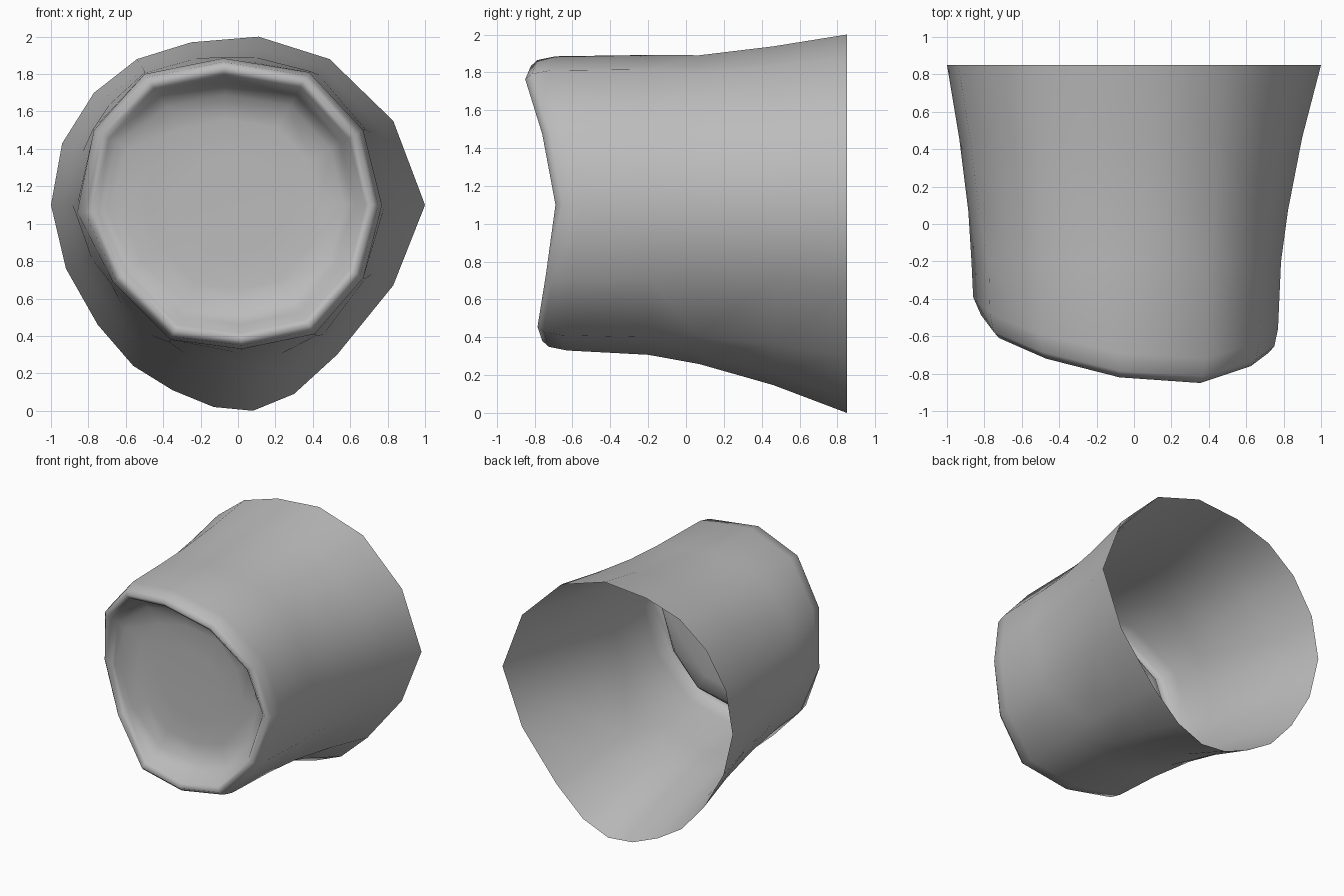
import bpy, bmesh, math
from mathutils import Vector

cube = bpy.data.objects.get("Cube")
if cube:
    bpy.data.objects.remove(cube, do_unlink=True)

grey = bpy.data.materials.new("plain grey")
grey.use_nodes = True
colour = (0.5, 0.5, 0.5, 1)
grey.diffuse_color = colour
grey.node_tree.nodes["Principled BSDF"].inputs["Base Color"].default_value = colour

CENTRE = Vector((-0.03, 1.1))

# Wide back opening: x, z, clockwise from the top
back = [(.11, 2), (.49, 1.88), (.83, 1.55), (1, 1.1), (.83, .67), (.53, .3),
        (.3, .09), (.08, 0), (-.13, .02), (-.35, .11), (-.56, .24), (-.75, .46),
        (-.92, .76), (-1, 1.1), (-.94, 1.43), (-.77, 1.7), (-.54, 1.88), (-.25, 1.97)]
# Twelve-sided wavy front: x, z and the depth of its lip
front = [(-.08, 1.885, -.82), (.38, 1.81, -.85), (.67, 1.5, -.76), (.77, 1.1, -.69),
         (.67, .71, -.74), (.41, .41, -.785), (.02, .33, -.76), (-.36, .38, -.71),
         (-.67, .69, -.59), (-.86, 1.06, -.52), (-.77, 1.5, -.61), (-.5, 1.8, -.72)]


def heading(p):
    """Clockwise angle of a point from straight up."""
    return math.atan2(p[0] - CENTRE.x, p[1] - CENTRE.y)


def sample(poly, angle):
    """Point where an outline crosses a clockwise direction."""
    d = Vector((math.sin(angle), math.cos(angle)))
    for i, a in enumerate(poly):
        p = Vector(a[:2]) - CENTRE
        q = Vector(poly[(i + 1) % len(poly)][:2]) - CENTRE
        cp, cq = d.x * p.y - d.y * p.x, d.x * q.y - d.y * q.x
        if cp >= -1e-6 and cq < 0 and d.dot(p + q) > 0:
            return CENTRE + p.lerp(q, cp / (cp - cq))


def flare_ring(y, w, guide):
    """Body ring, w blends from front to back outline at the guide's corners."""
    ring = []
    for g in guide:
        a = heading(g)
        p = sample(front, a).lerp(sample(back, a), w)
        ring.append((p.x, y, p.y))
    return ring


def lip_ring(size, inset, flat=0, floor_y=0):
    """Ring that follows the wavy lip, flattening towards the cup floor."""
    ring = []
    for x, z, depth in front:
        p = CENTRE + (Vector((x, z)) - CENTRE) * size
        if size < 1:
            p.x = max(p.x, -.84 * size)  # pinched side of the lip
        y = (depth + inset) * (1 - flat) + floor_y * flat
        ring.append((p.x, y, p.y))
    return ring


rings = [
    # flared body
    flare_ring(.85, 1, back), flare_ring(.46, .56, back), flare_ring(.07, .23, back),
    flare_ring(-.2, .07, front),
    # rounded lip
    lip_ring(1, .13), lip_ring(.975, .035), lip_ring(.935, 0), lip_ring(.89, .025),
    # shallow recessed cup with a nearly flat floor
    lip_ring(.83, 0, .55, -.54), lip_ring(.75, 0, 1, -.57), lip_ring(.58, 0, 1, -.55),
    lip_ring(.35, 0, 1, -.545)]

bm = bmesh.new()
loops = [[bm.verts.new(p) for p in ring] for ring in rings]


def turns(loop):
    """Increasing headings around a ring, closed by one full turn."""
    raw = [heading((v.co.x, v.co.z)) for v in loop]
    return raw[:1] + [a % math.tau for a in raw[1:]] + [raw[0] + math.tau]


def bridge(a, b):
    """Join two rings, with triangles where their corner counts differ."""
    n, m = len(a), len(b)
    if n == m:
        for i in range(n):
            j = (i + 1) % n
            bm.faces.new((a[i], a[j], b[j], b[i]))
        return
    ta, tb = turns(a), turns(b)
    i = j = 0
    while i < n or j < m:
        if j == m or (i < n and ta[i + 1] <= tb[j + 1]):
            bm.faces.new((a[i], a[(i + 1) % n], b[j % m]))
            i += 1
        else:
            bm.faces.new((a[i % n], b[(j + 1) % m], b[j]))
            j += 1


for a, b in zip(loops, loops[1:]):
    bridge(a, b)
floor = bm.faces.new(loops[-1])
bmesh.ops.recalc_face_normals(bm, faces=bm.faces)
# the cup floor faces forward
floor.normal_update()
if floor.normal.y > 0:
    bmesh.ops.reverse_faces(bm, faces=bm.faces)
mesh = bpy.data.meshes.new("flared_cup")
bm.to_mesh(mesh)
bm.free()
mesh.materials.append(grey)
cup = bpy.data.objects.new("flared_cup", mesh)
bpy.context.collection.objects.link(cup)
bpy.context.view_layer.objects.active = cup
cup.select_set(True)
bpy.ops.object.shade_smooth_by_angle(angle=math.radians(100))
